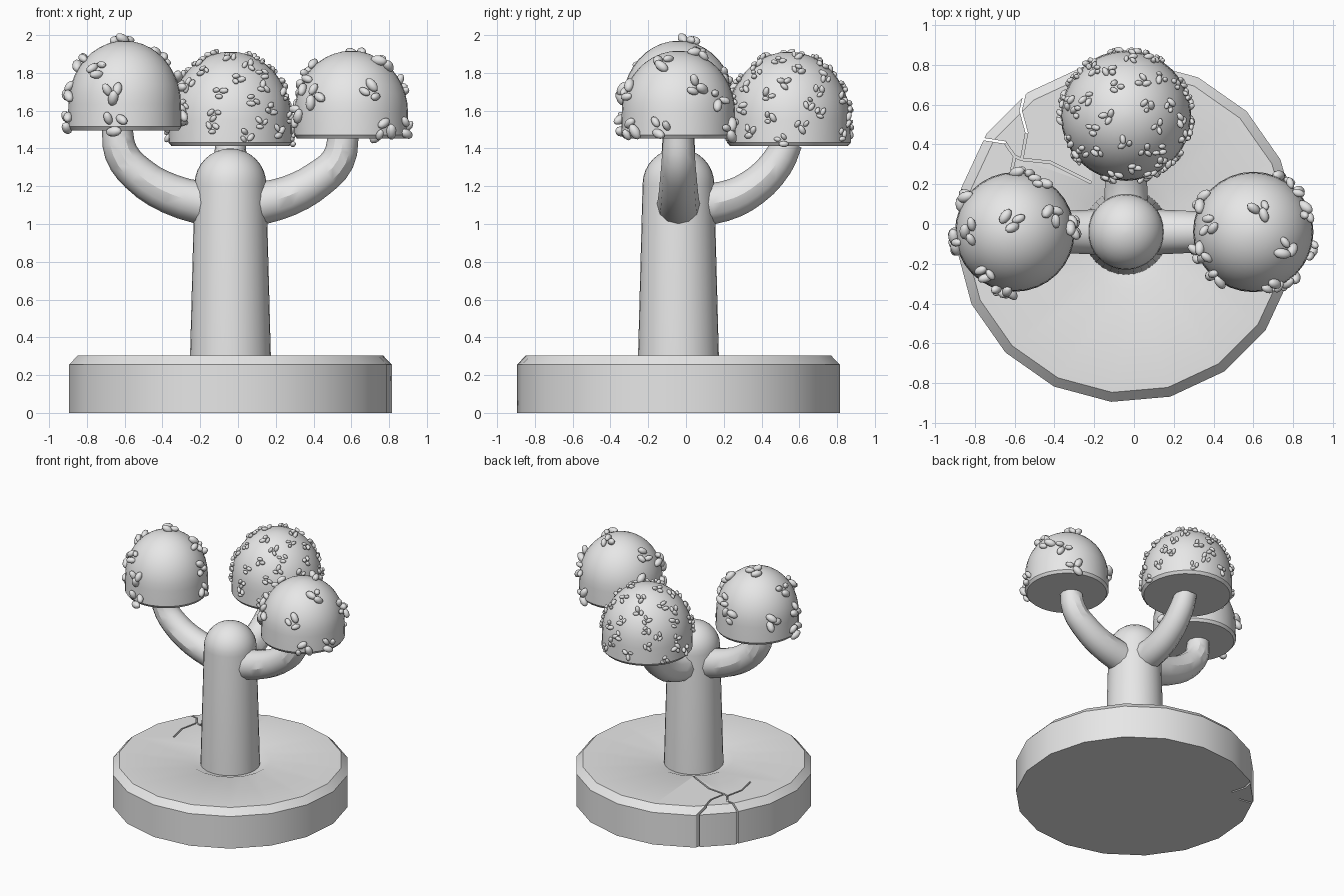
import bpy, bmesh, math, random
from mathutils import Vector, Matrix

random.seed(4)
if "Cube" in bpy.data.objects:
    bpy.data.objects.remove(bpy.data.objects["Cube"])

CX = CY = -0.04  # axis of the trunk and base

grey = bpy.data.materials.new("plain grey")
grey.use_nodes = True
grey.diffuse_color = (0.8, 0.8, 0.8, 1)
grey.node_tree.nodes["Principled BSDF"].inputs["Base Color"].default_value = grey.diffuse_color


def activate(obj):
    bpy.ops.object.select_all(action="DESELECT")
    obj.select_set(True)
    bpy.context.view_layer.objects.active = obj


def add_mesh(name, bm, location=(0, 0, 0), smooth=True):
    bmesh.ops.recalc_face_normals(bm, faces=bm.faces[:])
    mesh = bpy.data.meshes.new(name)
    bm.to_mesh(mesh)
    bm.free()
    obj = bpy.data.objects.new(name, mesh)
    bpy.context.collection.objects.link(obj)
    obj.location = location
    mesh.materials.append(grey)
    if smooth:
        activate(obj)
        bpy.ops.object.shade_smooth_by_angle()
    return obj


def lathe(profile, sides, turn=0.0):
    """Rings of the profile joined by quads, closed by flat end faces."""
    bm = bmesh.new()
    rings = []
    for r, z in profile:
        angles = [turn + math.tau * i / sides for i in range(sides)]
        rings.append([bm.verts.new((r * math.cos(a), r * math.sin(a), z)) for a in angles])
    for low, high in zip(rings, rings[1:]):
        for i in range(sides):
            j = (i + 1) % sides
            bm.faces.new((low[i], low[j], high[j], high[i]))
    bm.faces.new(rings[0][::-1])
    bm.faces.new(rings[-1])
    return bm


def dome(radius, start, height, steps=8):
    """Quarter ellipse profile rising from the start height."""
    turns = [math.pi / 2 * i / steps for i in range(steps)] + [math.pi / 2 - 0.04]
    return [(radius * math.cos(t), start + height * math.sin(t)) for t in turns]


# Round base with a chamfered rim and a shallow dip around the trunk
base = add_mesh("base", lathe([(0.858, 0), (0.858, 0.255), (0.81, 0.305), (0.29, 0.305),
                               (0.235, 0.28)], 18, math.radians(5)), (CX, CY, 0), False)

# Cracks cut into the base: deep at the rim, shallow further in
cracks = [
    [(-0.53, 0.74), (-0.57, 0.57), (-0.54, 0.46), (-0.565, 0.325), (-0.42, 0.31), (-0.22, 0.21)],
    [(-0.84, 0.44), (-0.65, 0.41), (-0.6, 0.34), (-0.565, 0.325)],
    [(-0.6, 0.34), (-0.63, 0.2), (-0.6, 0.05)],
]
bm = bmesh.new()
for path in cracks:
    for a, b in zip(path, path[1:]):
        a, b = Vector((*a, 0)), Vector((*b, 0))
        on_rim = max((p - Vector((CX, CY, 0))).length for p in (a, b)) > 0.8
        floor = -0.1 if on_rim else 0.27
        spin = math.atan2(b.y - a.y, b.x - a.x)
        middle = (a + b) / 2 + Vector((0, 0, (floor + 0.4) / 2))
        size = Matrix.Diagonal(((b - a).length + 0.01, 0.012, 0.4 - floor, 1))
        bmesh.ops.create_cube(bm, size=1, matrix=Matrix.Translation(middle)
                              @ Matrix.Rotation(spin, 4, "Z") @ size)
cutter = add_mesh("crack_cutter", bm, smooth=False)
cut = base.modifiers.new("cracks", "BOOLEAN")
cut.operation, cut.solver, cut.object = "DIFFERENCE", "EXACT", cutter
cut.use_self = True
activate(base)
bpy.ops.object.modifier_apply(modifier=cut.name)
bpy.data.objects.remove(cutter)
bpy.ops.object.shade_smooth_by_angle()

# Tapered trunk with a rounded top
add_mesh("trunk", lathe([(0.215, 0.26)] + dome(0.19, 1.21, 0.19), 32), (CX, CY, 0))


# Curved arms, thick at the trunk and thinner under the caps
def arm(name, points):
    curve = bpy.data.curves.new(name, "CURVE")
    curve.dimensions = "3D"
    curve.bevel_depth = 1
    curve.bevel_resolution = 4
    curve.resolution_u = 3
    curve.use_fill_caps = True
    spline = curve.splines.new("BEZIER")
    spline.bezier_points.add(len(points) - 1)
    for i, (point, co) in enumerate(zip(spline.bezier_points, points)):
        point.co = co
        point.handle_left_type = point.handle_right_type = "AUTO"
        point.radius = 0.115 - 0.035 * i / (len(points) - 1)
    curve.materials.append(grey)
    obj = bpy.data.objects.new(name, curve)
    bpy.context.collection.objects.link(obj)
    activate(obj)
    bpy.ops.object.convert(target="MESH")
    bpy.ops.object.shade_smooth_by_angle()


arm("left_arm", [(x, CY, z) for x, z in
                 [(0.08, 1.1), (0.27, 1.15), (0.43, 1.24), (0.53, 1.34), (0.56, 1.48)]])
arm("right_arm", [(x, CY, z) for x, z in
                  [(-0.15, 1.1), (-0.36, 1.16), (-0.53, 1.265), (-0.62, 1.38), (-0.64, 1.52)]])
arm("back_arm", [(CX, y, z) for y, z in
                 [(0.03, 1.1), (0.2, 1.12), (0.35, 1.19), (0.48, 1.32), (0.54, 1.44)]])

WALL = 0.14  # height of a cap's upright side


def cap(name, location, radius, height, spots, nub):
    """Flat-bottomed dome with clusters of pebbles at (azimuth, height) spots."""
    rise = height - WALL
    profile = [(radius * 0.96, 0), (radius * 1.01, 0.02)] + dome(radius, WALL, rise, 10)
    add_mesh(name + "_cap", lathe(profile, 32), location)
    bm = bmesh.new()
    for degrees, z in spots:
        a = math.radians(degrees)
        up = min(max(z - WALL, 0) / rise, 0.99)
        r = radius * math.sqrt(1 - up * up)
        centre = Vector((r * math.cos(a), r * math.sin(a), z))
        normal = Vector((centre.x / radius ** 2, centre.y / radius ** 2, up / rise)).normalized()
        facing = normal.to_track_quat("Z", "Y").to_matrix().to_4x4()
        first = random.uniform(0, math.tau)
        for i in range(3):
            around = first + i * math.tau / 3
            reach = nub * random.uniform(0.7, 1.1)
            shift = Matrix.Translation((reach * math.cos(around), reach * math.sin(around), nub * 0.25))
            spin = Matrix.Rotation(random.uniform(0, math.tau), 4, "Z")
            tilt = Matrix.Rotation(random.uniform(-0.7, 0.7), 4, "Y")
            s = nub * random.uniform(0.75, 1.1)
            shape = Matrix.Diagonal((s, s * 0.6, s * 0.6, 1))
            bmesh.ops.create_icosphere(bm, subdivisions=2, radius=1, matrix=Matrix.Translation(centre)
                                       @ facing @ shift @ spin @ tilt @ shape)
    add_mesh(name + "_pebbles", bm, location)


# Side caps carry a few large clusters, the back cap many small ones
cap("right", (-0.6, CY, 1.495), 0.298, 0.475,
    [(64, 0.28), (83, 0.2), (5, 0.25), (5, 0.08), (24, 0.38), (258, 0.2), (260, 0.04),
     (235, 0.32), (100, 0.47), (180, 0.36), (190, 0.2), (188, 0.05), (147, 0.18)], 0.042)
cap("left", (0.6, CY, 1.452), 0.3, 0.465,
    [(45, 0.2), (62, 0.05), (70, 0.44), (172, 0.36), (290, 0.25), (204, 0.28), (151, 0.2),
     (333, 0.4), (342, 0.06), (305, 0.05), (230, 0.22), (200, 0.12), (20, 0.27)], 0.042)
scatter = [(i * 137.5 + random.uniform(-12, 12), 0.03 + 0.46 * (i + 0.5) / 52) for i in range(52)]
cap("back", (CX, 0.545, 1.412), 0.325, 0.5, scatter, 0.025)
